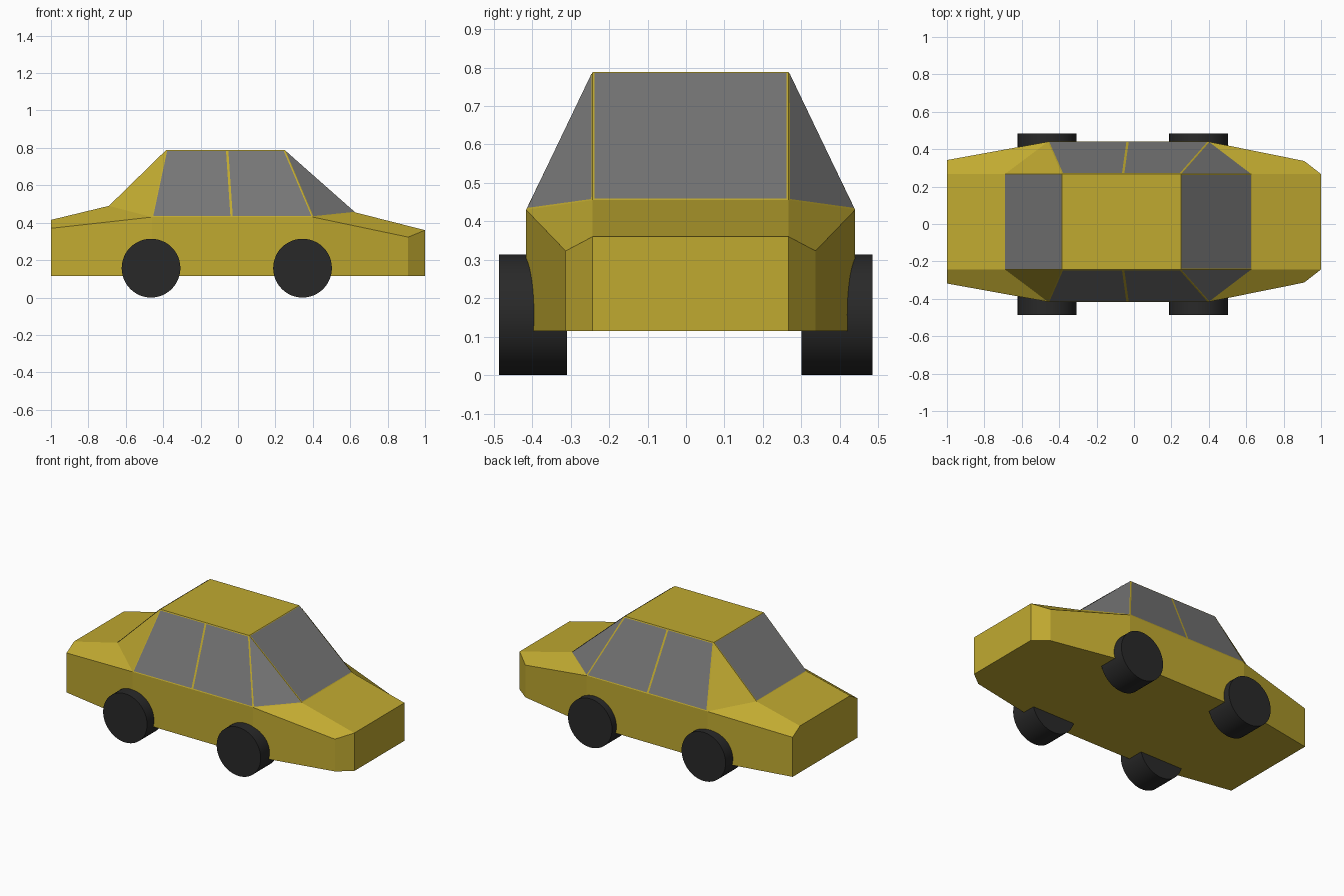
import bpy, bmesh, math
from mathutils import Vector, Matrix

if "Cube" in bpy.data.objects:
    bpy.data.objects.remove(bpy.data.objects["Cube"])

CY = 0.012                      # centre line of the body
IN, OUT = 0.255, 0.428          # half widths: roof strip, beltline
FLOOR = 0.115


def material(name, rgb):
    m = bpy.data.materials.new(name)
    m.diffuse_color = (*rgb, 1)
    m.use_nodes = True
    m.node_tree.nodes["Principled BSDF"].inputs["Base Color"].default_value = m.diffuse_color
    return m


paint = material("yellow_paint", (0.53, 0.40, 0.03))
glass = material("grey_glass", (0.18, 0.18, 0.18))
rubber = material("black_rubber", (0.022, 0.022, 0.022))


def finish(bm, name, mat):
    mesh = bpy.data.meshes.new(name)
    bm.to_mesh(mesh)
    bm.free()
    mesh.materials.append(mat)
    ob = bpy.data.objects.new(name, mesh)
    bpy.context.collection.objects.link(ob)
    return ob


# Centre profile (x, z): tail, boot, roof, bonnet, nose
top = [(-1, 0.415), (-0.69, 0.49), (-0.385, 0.788),
       (0.25, 0.788), (0.627, 0.455), (1, 0.36)]
# Beltline (x, half width, z)
belt = [(-1, 0.33, 0.37), (-0.46, OUT, 0.43), (0.40, OUT, 0.43), (0.91, 0.325, 0.323)]


def T(i, s):
    return Vector((top[i][0], CY + s * IN, top[i][1]))


def B(i, s):
    x, w, z = belt[i]
    return Vector((x, CY + s * w, z))


def low(p):
    return Vector((p.x, p.y, FLOOR))


# Body shell
faces = [[T(i, -1), T(i + 1, -1), T(i + 1, 1), T(i, 1)] for i in range(5)]
faces.append([T(5, -1), low(T(5, -1)), low(T(5, 1)), T(5, 1)])
faces.append([T(0, -1), B(0, -1), low(B(0, -1)), low(B(0, 1)), B(0, 1), T(0, 1)])
floor = [low(B(i, -1)) for i in range(4)] + [low(T(5, -1)), low(T(5, 1))]
faces.append(floor + [low(B(i, 1)) for i in (3, 2, 1, 0)])
for s in (-1, 1):
    faces += [[T(0, s), T(1, s), B(1, s), B(0, s)],      # boot shoulder
              [T(1, s), T(2, s), B(1, s)],               # rear pillar
              [T(2, s), T(3, s), B(2, s), B(1, s)],      # cabin side
              [T(3, s), T(4, s), B(2, s)],               # front quarter
              [T(4, s), T(5, s), B(3, s), B(2, s)],      # bonnet shoulder
              [T(5, s), B(3, s), low(B(3, s)), low(T(5, s))]]
    faces += [[B(i, s), B(i + 1, s), low(B(i + 1, s)), low(B(i, s))] for i in range(3)]
bm = bmesh.new()
for f in faces:
    bm.faces.new([bm.verts.new(p) for p in f])
bmesh.ops.remove_doubles(bm, verts=bm.verts[:], dist=1e-4)
bmesh.ops.recalc_face_normals(bm, faces=bm.faces[:])
finish(bm, "car_body", paint)


# Window panes: inset from the body panel and raised slightly off it
def pane(name, pts, inset=0.009):
    bm = bmesh.new()
    f = bm.faces.new([bm.verts.new(p) for p in pts])
    f.normal_update()
    if f.normal.dot(f.calc_center_median() - Vector((0, CY, 0.4))) < 0:
        f.normal_flip()
    ring = bmesh.ops.inset_individual(bm, faces=[f], thickness=inset, depth=0.002)["faces"]
    bmesh.ops.delete(bm, geom=[r for r in ring if r is not f], context='FACES')
    finish(bm, name, glass)


pane("windscreen", [T(3, -1), T(4, -1), T(4, 1), T(3, 1)], 0.007)
pane("rear_window", [T(1, -1), T(2, -1), T(2, 1), T(1, 1)], 0.005)
for s, side in ((-1, "right"), (1, "left")):
    mid_top = T(2, s).lerp(T(3, s), 0.515)
    mid_low = B(1, s).lerp(B(2, s), 0.495)
    pane(f"rear_door_window_{side}", [T(2, s), mid_top, mid_low, B(1, s)])
    pane(f"front_door_window_{side}", [mid_top, T(3, s), B(2, s), mid_low])
    pane(f"quarter_window_{side}", [T(3, s), T(4, s), B(2, s)], 0.006)

# Wheels
R = 0.157
for end, x in (("rear", -0.465), ("front", 0.345)):
    for side, y0, y1 in (("right", -0.486, -0.31), ("left", 0.30, 0.485)):
        bm = bmesh.new()
        bmesh.ops.create_cone(bm, cap_ends=True, segments=48, radius1=R, radius2=R,
                              depth=y1 - y0, matrix=Matrix.Rotation(math.pi / 2, 4, 'X'))
        ob = finish(bm, f"{end}_wheel_{side}", rubber)
        ob.location = (x, (y0 + y1) / 2, R)
        for p in ob.data.polygons:
            p.use_smooth = len(p.vertices) == 4
        for e in ob.data.edges:      # keep the rims crisp
            a, b = (ob.data.vertices[i].co for i in e.vertices)
            e.use_edge_sharp = abs(a.y - b.y) < 1e-4
